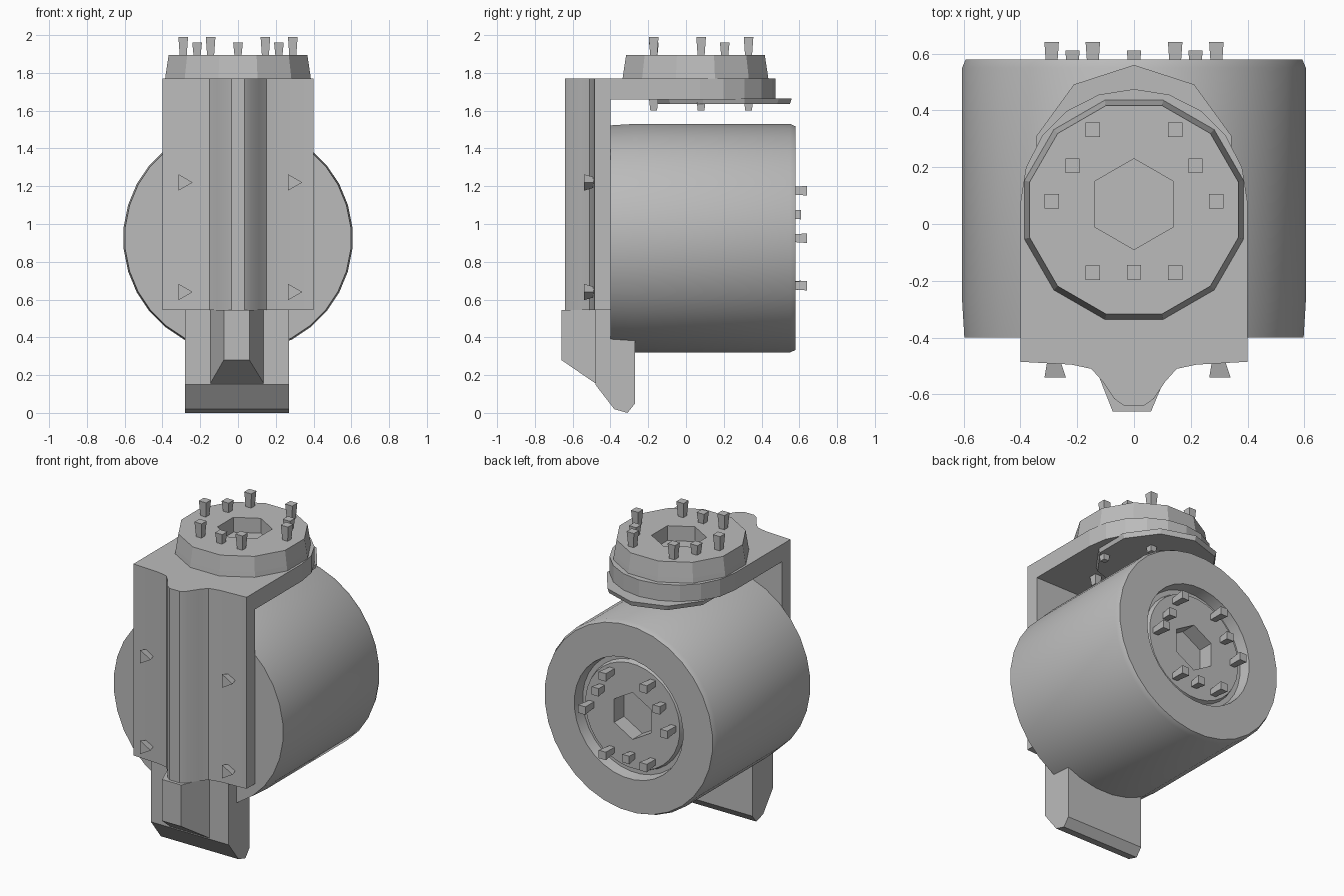
import bpy, bmesh, math
from mathutils import Matrix, Vector

cube = bpy.data.objects.get("Cube")
if cube:
    bpy.data.objects.remove(cube, do_unlink=True)

COLOUR = (0.5, 0.5, 0.5, 1)
grey = bpy.data.materials.new("grey metal")
grey.use_nodes = True
grey.diffuse_color = COLOUR
grey.node_tree.nodes["Principled BSDF"].inputs["Base Color"].default_value = COLOUR

# Maps from local (u, v, along) to world, for each extrusion axis
UP = Matrix.Identity(4)
BACK = Matrix(((-1, 0, 0, 0), (0, 0, 1, 0), (0, 1, 0, 0), (0, 0, 0, 1)))
SIDE = Matrix(((0, 0, 1, 0), (1, 0, 0, 0), (0, 1, 0, 0), (0, 0, 0, 1)))


def finish(name, bm, frame, smooth=False):
    bm.transform(frame)
    bmesh.ops.recalc_face_normals(bm, faces=bm.faces)
    mesh = bpy.data.meshes.new(name)
    bm.to_mesh(mesh)
    bm.free()
    mesh.materials.append(grey)
    obj = bpy.data.objects.new(name, mesh)
    bpy.context.collection.objects.link(obj)
    if smooth:
        bpy.ops.object.select_all(action="DESELECT")
        obj.select_set(True)
        bpy.context.view_layer.objects.active = obj
        bpy.ops.object.shade_smooth_by_angle(angle=math.radians(30))
    return obj


def prism(name, outline, low, high, frame=UP, smooth=False):
    bm = bmesh.new()
    face = bm.faces.new([bm.verts.new((u, v, low)) for u, v in outline])
    grown = bmesh.ops.extrude_face_region(bm, geom=[face], use_keep_orig=True)
    top = [g for g in grown["geom"] if isinstance(g, bmesh.types.BMVert)]
    bmesh.ops.translate(bm, verts=top, vec=(0, 0, high - low))
    return finish(name, bm, frame, smooth)


def lathe(name, profile, sides, centre, frame=UP, smooth=False):
    """Turn a (radius, height) profile into a closed solid."""
    bm = bmesh.new()
    rings = [[bm.verts.new((r * math.cos(a), r * math.sin(a), h))
              for a in (math.tau * (i + 0.5) / sides for i in range(sides))]
             for r, h in profile]
    for a, b in zip(rings, rings[1:]):
        for i in range(sides):
            j = (i + 1) % sides
            bm.faces.new((a[i], a[j], b[j], b[i]))
    bm.faces.new(rings[0])
    bm.faces.new(rings[-1])
    return finish(name, bm, Matrix.Translation(centre) @ frame, smooth)


def cut_hex(obj, radius, low, high, centre, frame=UP):
    cutter = lathe("hex_cutter", [(radius, low), (radius, high)], 6, centre, frame)
    cutter.hide_render = True
    mod = obj.modifiers.new("hex recess", "BOOLEAN")
    mod.operation, mod.object, mod.solver = "DIFFERENCE", cutter, "EXACT"
    bpy.context.view_layer.objects.active = obj
    bpy.ops.object.modifier_apply(modifier=mod.name)
    bpy.data.objects.remove(cutter, do_unlink=True)


def pin_ring(name, count, start, radius, low, high, centre, frame=UP):
    for i in range(count):
        a = math.tau * i / count + math.radians(start)
        offset = frame @ Vector((radius * math.cos(a), radius * math.sin(a), 0))
        lathe(f"{name}_{i + 1}", [(0.025, low), (0.036, high)], 4,
              Vector(centre) + offset, frame)


# Drum lying front to back, with an output disc set into its rear face
drum_at = (0, 0, 0.925)
drum = lathe("drum", [(0.6, -0.4), (0.608, -0.27), (0.608, 0.55), (0.595, 0.58),
                      (0.385, 0.58), (0.375, 0.51), (0.345, 0.51), (0.335, 0.54)],
             32, drum_at, BACK, True)
cut_hex(drum, 0.15, 0.44, 0.7, drum_at, BACK)
pin_ring("drum_bolt", 6, 0, 0.29, 0.53, 0.64, drum_at, BACK)
pin_ring("drum_dowel", 3, 30, 0.25, 0.53, 0.61, drum_at, BACK)

# Front plate with a central rib whose flanks curve out
half = [(0.4, -0.4), (0.4, -0.485), (0.22, -0.495), (0.15, -0.51),
        (0.11, -0.555), (0.07, -0.615), (0.035, -0.64)]
rib_outline = half + [(-x, y) for x, y in reversed(half)]
prism("front_plate", rib_outline, 0.545, 1.77, UP, True)

# Top arm with a rounded rear end
arc = [(0.4 * math.cos(math.pi * i / 10), 0.075 + 0.4 * math.sin(math.pi * i / 10))
       for i in range(11)]
prism("top_arm", [(-0.4, -0.42), (0.4, -0.42)] + arc, 1.66, 1.77)

# Thin flange under the arm, with bolt heads below it
lathe("under_flange", [(0.35, 1.635), (0.36, 1.665)], 10, (0, 0.2, 0))
pin_ring("under_bolt", 6, 0, 0.29, 1.6, 1.67, (0, 0.08, 0))

# Cap with a hex socket, a ring of bolts and three dowels
cap_at = (0, 0.05, 0)
cap = lathe("top_cap", [(0.4, 1.765), (0.395, 1.8), (0.38, 1.895)], 12, cap_at)
cut_hex(cap, 0.16, 1.8, 2.0, (0, 0.07, 0))
pin_ring("cap_bolt", 6, 0, 0.29, 1.88, 1.99, (0, 0.08, 0))
pin_ring("cap_dowel", 3, 30, 0.25, 1.88, 1.96, (0, 0.08, 0))

# Foot with a sloping toe, and the rib carried down its front
foot = [(-0.48, 0.545), (-0.48, 0.15), (-0.38, 0.02), (-0.31, 0), (-0.27, 0.05), (-0.27, 0.545)]
prism("foot", foot, -0.28, 0.27, SIDE)
bm = bmesh.new()
section = [(-0.15, -0.47), (-0.075, -0.66), (0.06, -0.66), (0.14, -0.47)]
low = [bm.verts.new((x, y, 0.28 if y < -0.5 else 0.15)) for x, y in section]
high = [bm.verts.new((x, y, 0.545)) for x, y in section]
bm.faces.new(low)
bm.faces.new(high)
for i in range(4):
    j = (i + 1) % 4
    bm.faces.new((low[i], low[j], high[j], high[i]))
finish("foot_rib", bm, UP)

# Small three-sided screws on the front plate
for side, word in ((-1, "right"), (1, "left")):
    for z, level in ((0.64, "lower"), (1.22, "upper")):
        lathe(f"plate_screw_{level}_{word}", [(0.03, -0.48), (0.05, -0.54)], 3,
              (side * 0.29, 0, z), BACK)
